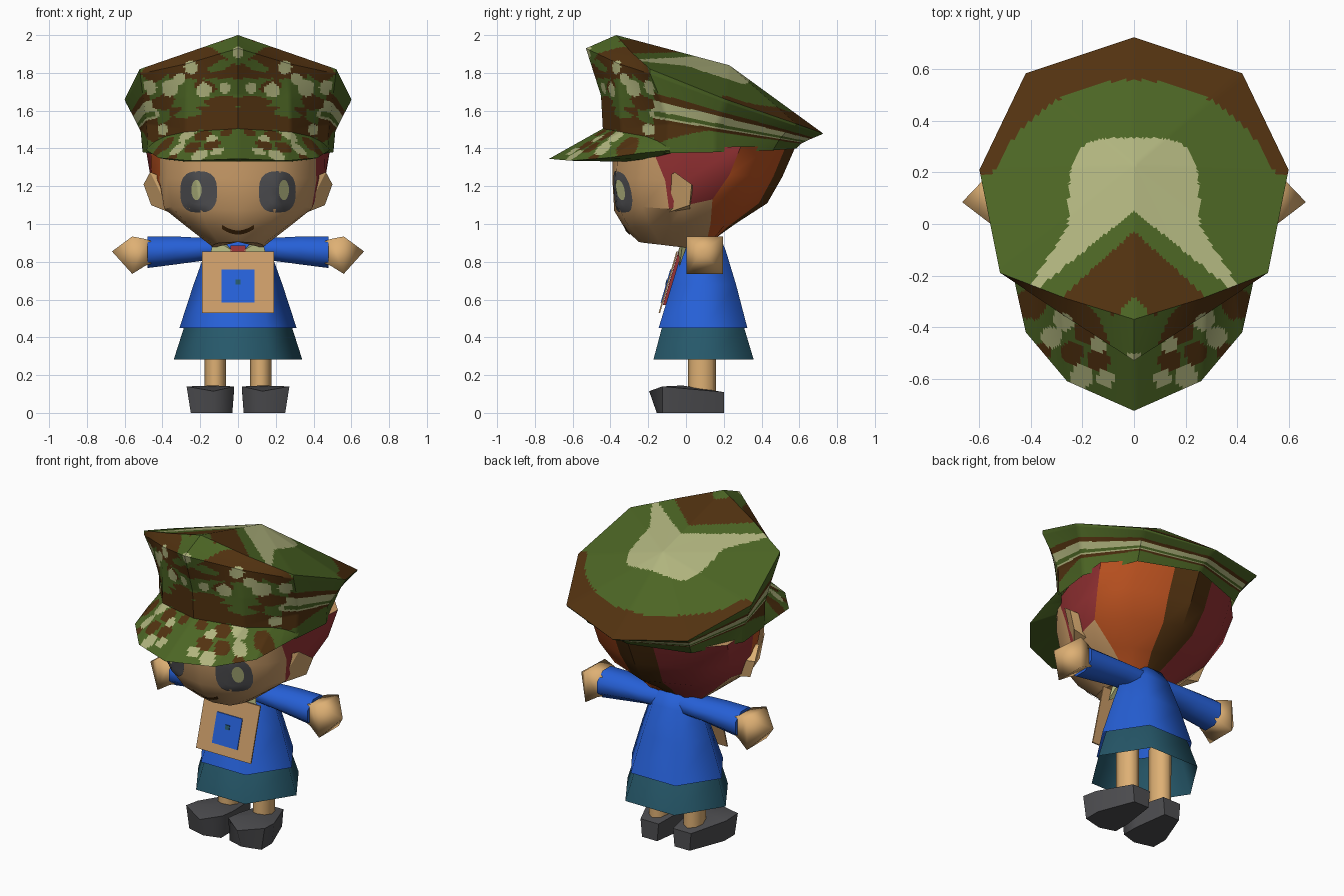
import bpy, bmesh, math
from mathutils import Vector, noise
from mathutils.bvhtree import BVHTree

if "Cube" in bpy.data.objects:
    bpy.data.objects.remove(bpy.data.objects["Cube"])

def lin(c):
    c /= 255
    return c / 12.92 if c <= 0.04045 else ((c + 0.055) / 1.055) ** 2.4

MATS = {}
for mat_name, rgb in {"camo_green": (76, 101, 36), "camo_brown": (82, 50, 16), "camo_khaki": (176, 180, 126),
                      "skin": (222, 176, 116), "face_tan": (202, 156, 104), "shirt_blue": (38, 96, 215),
                      "skirt_teal": (38, 88, 106), "dark_grey": (78, 78, 81), "hair_red": (150, 50, 52),
                      "hair_orange": (188, 82, 32)}.items():
    m = bpy.data.materials.new(mat_name)
    m.diffuse_color = (*[lin(c) for c in rgb], 1)
    m.use_nodes = True
    m.node_tree.nodes["Principled BSDF"].inputs["Base Color"].default_value = m.diffuse_color
    MATS[mat_name] = m

def finish(name, bm, mats, angle=40, recalc=True):
    if recalc:
        bmesh.ops.recalc_face_normals(bm, faces=bm.faces)
    me = bpy.data.meshes.new(name)
    bm.to_mesh(me)
    bm.free()
    ob = bpy.data.objects.new(name, me)
    bpy.context.collection.objects.link(ob)
    for k in mats:
        me.materials.append(MATS[k])
    bpy.ops.object.select_all(action='DESELECT')
    ob.select_set(True)
    bpy.context.view_layer.objects.active = ob
    bpy.ops.object.shade_smooth_by_angle(angle=math.radians(angle))

def loft(rings, caps=(True, True), tip=None, mat=lambda i, j: 0):
    """Skin closed rings of points, with optional caps or a tip point at the end."""
    bm = bmesh.new()
    vs = [[bm.verts.new(p) for p in r] for r in rings]
    n = len(rings[0])
    for i in range(len(vs) - 1):
        for j in range(n):
            k = (j + 1) % n
            bm.faces.new((vs[i][j], vs[i][k], vs[i + 1][k], vs[i + 1][j])).material_index = mat(i, j)
    if caps[0]:
        bm.faces.new(vs[0][::-1])
    if tip:
        t = bm.verts.new(tip)
        for j in range(n):
            bm.faces.new((vs[-1][j], vs[-1][(j + 1) % n], t)).material_index = mat(len(vs) - 1, j)
    elif caps[1]:
        bm.faces.new(vs[-1])
    return bm

def hull(name, pts, mat, angle=30):
    bm = bmesh.new()
    for p in pts:
        bm.verts.new(p)
    bmesh.ops.convex_hull(bm, input=bm.verts)
    finish(name, bm, [mat], angle)

def full(half):
    """Mirror a front-to-back half outline into a closed ring."""
    return half + [(-x, y, z) for x, y, z in half[-2:0:-1]]

def lerp(a, b, t, dx=0):
    return tuple(Vector(a).lerp(Vector(b), t) + Vector((dx, 0, 0)))

def oval(z, rx, ry, cx=0, cy=0.09, n=8):
    return [(cx + rx * math.cos(2 * math.pi * k / n), cy + ry * math.sin(2 * math.pi * k / n), z) for k in range(n)]

# Head: skin in front and under the ears, hair panels behind
head_rows = [
    [(0, -.25, .905), (.10, -.22, .90), (.13, -.13, .89), (.135, -.05, .88), (.12, .10, .865), (.08, .13, .90), (0, .15, .925)],
    [(0, -.32, .97), (.16, -.30, .98), (.26, -.19, .99), (.29, -.08, 1.0), (.27, .13, 1.0), (.18, .21, 1.0), (0, .26, 1.0)],
    [(0, -.38, 1.07), (.20, -.355, 1.08), (.35, -.23, 1.09), (.39, -.09, 1.08), (.41, .14, 1.13), (.27, .32, 1.11), (0, .43, 1.11)],
    [(0, -.39, 1.24), (.22, -.37, 1.24), (.375, -.24, 1.24), (.415, -.11, 1.23), (.465, .23, 1.26), (.33, .39, 1.25), (0, .51, 1.25)],
    [(0, -.39, 1.40), (.23, -.36, 1.40), (.37, -.24, 1.40), (.41, -.18, 1.40), (.49, .29, 1.41), (.34, .45, 1.41), (0, .58, 1.41)]]
for r, row in enumerate(head_rows):
    row.insert(6, lerp(row[6], row[5], .4))
    row.insert(4, lerp(row[3], row[4], .35, .025 if r > 2 else 0))

def head_mat(i, j):
    col = min(j, 15 - j)
    if col < 3 or (col < 5 and i < 2):
        return 0
    if j < 8:
        return 1 if col < 5 else (3 if col == 7 else 2)
    return {3: 2, 7: 3}.get(col, 1)

head_bm = loft([full(r) for r in head_rows], mat=head_mat)
bmesh.ops.recalc_face_normals(head_bm, faces=head_bm.faces)
head_tree = BVHTree.FromBMesh(head_bm)
finish("head", head_bm, ["face_tan", "hair_red", "hair_orange", "camo_brown"], 35)

# Face details: thin patches laid on the front of the head
def on_face(x, z, off):
    hit = head_tree.ray_cast(Vector((x, -2, z)), Vector((0, 1, 0)))[0]
    return (x, (hit.y if hit else -.2) - off, z)

def patch(name, cx, cz, rx, rz, mat, off, power=0.7, n=20, steps=5):
    bm = bmesh.new()
    rings = []
    for s in range(1, steps + 1):
        ring = []
        for k in range(n):
            c, d = math.cos(2 * math.pi * k / n), math.sin(2 * math.pi * k / n)
            x = cx + s / steps * rx * math.copysign(abs(c) ** power, c)
            z = cz + s / steps * rz * math.copysign(abs(d) ** power, d)
            ring.append(bm.verts.new(on_face(x, z, off)))
        rings.append(ring)
    bm.faces.new(rings[0])
    for a, b in zip(rings, rings[1:]):
        for k in range(n):
            bm.faces.new((a[k], b[k], b[(k + 1) % n], a[(k + 1) % n]))
    finish(name, bm, [mat])

for s, side, glint_x in ((1, "right", .243), (-1, "left", -.22)):
    patch(side + "_eye", s * .208, 1.17, .098, .11, "dark_grey", .006, .75)
    patch(side + "_eye_glint", glint_x, 1.18, .027, .054, "camo_khaki", .009, 1)
bm = bmesh.new()
strip = []
for k in range(13):
    x = -.085 + k * .17 / 12
    z = .955 + .03 * (abs(x) / .085) ** 2
    strip.append([bm.verts.new(on_face(x, z + d, .007)) for d in (-.011, .011)])
for a, b in zip(strip, strip[1:]):
    bm.faces.new((a[0], b[0], b[1], a[1]))
finish("mouth", bm, ["camo_brown"])

# Ears
for s, side in ((1, "right"), (-1, "left")):
    hull(side + "_ear", [(s * x, y, z) for x, y, z in [
        (.38, -.10, 1.24), (.36, -.10, 1.06), (.465, -.06, 1.275), (.50, .03, 1.21),
        (.46, .02, 1.10), (.40, .04, 1.20), (.37, .02, 1.08)]], "skin")

# Cap crown: flared sides, a leaning front panel and a sloping top, painted by position
crown_rows = [
    [(0, -.42, 1.35), (.28, -.34, 1.35), (.475, -.10, 1.375), (.505, .15, 1.38), (.36, .46, 1.39), (0, .585, 1.40)],
    [(0, -.44, 1.50), (.28, -.345, 1.50), (.485, -.09, 1.53), (.515, .15, 1.49), (.37, .49, 1.44), (0, .61, 1.425)],
    [(0, -.45, 1.68), (.275, -.355, 1.67), (.50, -.13, 1.65), (.555, .18, 1.57), (.39, .53, 1.49), (0, .66, 1.45)],
    [(0, -.53, 1.93), (.265, -.36, 1.85), (.518, -.19, 1.795), (.595, .208, 1.645), (.417, .58, 1.52), (0, .72, 1.475)],
    [(0, -.37, 2.0), (.26, -.29, 1.91), (.52, -.19, 1.82), (.60, .21, 1.66), (.42, .585, 1.53), (0, .725, 1.48)]]
crown_tip = (0, .23, 1.84)
crown_rows.append([lerp(p, crown_tip, .55) for p in crown_rows[-1]])
GREEN, BROWN, KHAKI = 0, 1, 2

def near(u, v, spots):
    return any(((u - a) / r) ** 2 + ((v - b) / r) ** 2 < 1 for a, b, r in spots)

def top_paint(x, y):
    if x / .08 + abs(y + .37) / .09 < 1:
        return GREEN
    if y < -.03 - .9 * x:
        return BROWN
    if y > .05 - .8 * x:
        if (y >= 0 and (x / .255) ** 4 + (y / .335) ** 4 < 1) or (-.25 < y < 0 and x < .25 - .65 * y):
            return KHAKI
    return BROWN if y > .2 and (x / .58) ** 2 + (y / .56) ** 2 > 1 else GREEN

def side_paint(x, y, z):
    if y > -.17:
        # stripes that run along the rim
        u = (z - 1.37) / (1.745 - .38 * y - 1.37)
        if u < .38:
            return BROWN if u > .12 + .9 * (y + .17) else GREEN
        for limit, colour in ((.43, BROWN), (.46, KHAKI), (.52, GREEN), (.65, KHAKI), (.74, BROWN)):
            if u < limit:
                return colour
        return GREEN
    if near(x, z, [(0, 1.91, .03), (.07, 1.72, .03), (.18, 1.71, .04), (.25, 1.83, .035), (.36, 1.72, .045),
                   (.31, 1.77, .03), (.47, 1.72, .04), (.45, 1.58, .03), (.40, 1.50, .03)]):
        return KHAKI
    if x < .13 - 1.3 * abs(z - 1.93):
        return GREEN
    bias = .3 if z < 1.62 or z > 1.77 else -.2
    if x > .36:
        bias = .2 if z < 1.55 else -.2
    return BROWN if noise.noise((x * 6, 3.1, z * 13)) + bias > 0 else GREEN

def visor_paint(x, y):
    if near(x, y, [(.27, -.37, .045), (.32, -.44, .04), (.20, -.59, .045), (.11, -.60, .035), (.14, -.47, .03)]):
        return KHAKI
    return BROWN if near(x, y, [(.14, -.53, .045), (.24, -.50, .045), (.36, -.50, .04), (.40, -.31, .06),
                                (.06, -.45, .035), (.19, -.42, .045)]) else GREEN

def paint(bm, cuts, rule):
    bmesh.ops.subdivide_edges(bm, edges=bm.edges[:], cuts=cuts, use_grid_fill=True)
    for f in bm.faces:
        c = f.calc_center_median()
        f.material_index = rule(f.material_index, abs(c.x), c.y, c.z)

CAMO = ["camo_green", "camo_brown", "camo_khaki"]
bm = loft([full(r) for r in crown_rows], (False, False), crown_tip, lambda i, j: 1 if i > 3 else 0)
paint(bm, 19, lambda k, x, y, z: top_paint(x, y) if k else side_paint(x, y, z))
finish("cap_crown", bm, CAMO, 35, False)

# Cap visor: upper sheet and underside between mirrored edges
inner = [(.475, -.08, 1.42), (.43, -.15, 1.445), (.385, -.21, 1.465), (.28, -.34, 1.49), (0, -.44, 1.505)]
outer = [(.485, -.09, 1.39), (.46, -.24, 1.375), (.42, -.42, 1.35), (.26, -.61, 1.335), (0, -.725, 1.345)]
under = [(.47, -.08, 1.375), (.42, -.14, 1.36), (.37, -.20, 1.34), (.27, -.33, 1.33), (0, -.41, 1.33)]
bm = bmesh.new()
edge = [[bm.verts.new(p) for p in row + [(-x, y, z) for x, y, z in row[-2::-1]]] for row in (inner, outer, under)]
for k, (a, b) in enumerate(zip(edge, edge[1:])):
    for j in range(len(a) - 1):
        bm.faces.new((a[j], a[j + 1], b[j + 1], b[j])).material_index = k
paint(bm, 17, lambda k, x, y, z: GREEN if k else visor_paint(x, y))
finish("cap_visor", bm, CAMO, 35)

# Shirt and skirt: open six-sided flares
finish("shirt", loft([oval(.45, .31, .271, n=6), oval(.68, .235, .196, cy=.095, n=6), oval(.86, .17, .133, cy=.095, n=6),
                      oval(.935, .11, .09, cy=.10, n=6)], (False, True)), ["shirt_blue"], 75, False)
finish("skirt", loft([oval(.283, .34, .306, cy=.093, n=6), oval(.455, .285, .25, n=6), oval(.52, .25, .21, n=6)],
                     (False, False)), ["skirt_teal"], 75, False)

# Sleeves, hands, legs and shoes, mirrored
def cross(x, z, rz, ry, s, n):
    return [(s * x, .10 + ry * math.cos(a), z + rz * math.sin(a))
            for a in (2 * math.pi * (k + .5) / n for k in range(n))]

for s, side in ((1, "right"), (-1, "left")):
    finish(side + "_sleeve", loft([cross(x, z, rz, ry, s, 8) for x, z, rz, ry in (
        (.06, .87, .07, .09), (.19, .866, .066, .10), (.33, .86, .08, .10), (.48, .85, .09, .105))]),
        ["shirt_blue"], 75)
    finish(side + "_hand", loft([cross(x, z, rz, ry, s, 4) for x, z, rz, ry in (
        (.46, .85, .085, .10), (.49, .85, .10, .11), (.56, .835, .14, .137))], tip=(s * .667, .085, .855)),
        ["skin"], 95)
    finish(side + "_leg", loft([oval(.08, .056, .075, s * .12, .085), oval(.50, .058, .075, s * .12, .085)]),
           ["skin"], 60)
    sole = [(.06, .20), (.165, .20), (.25, -.02), (.25, -.125), (.13, -.155), (.03, -.125), (.03, -.02)]
    rim = [(.05, .20, .11), (.175, .20, .11), (.265, -.02, .13), (.272, -.125, .14), (.13, -.195, .115),
           (.02, -.125, .14), (.02, -.02, .13)]
    finish(side + "_shoe", loft([[(s * x, y, 0) for x, y in sole], [(s * x, y, z) for x, y, z in rim]],
                                tip=(s * .13, -.02, .145)), ["dark_grey"], 65)

# Neckerchief, collar and the chest bib with its patch
def slope(z):
    return -.145 + .29 * (z - .53)

def plate(name, hw, z0, z1, mat, off, depth=.008):
    hull(name, [(x, slope(z) - off + d, z) for x in (-hw, hw) for z in (z0, z1) for d in (0, depth)], mat)

plate("tie", .04, .57, .885, "hair_red", -.01, .035)
plate("bib", .19, .53, .855, "face_tan", 0)
plate("bib_patch", .088, .585, .76, "shirt_blue", .005)
plate("bib_dot", .014, .68, .705, "skirt_teal", .009)
for s, side in ((1, "right"), (-1, "left")):
    hull(side + "_collar", [(s * x, y, z) for x, y, z in [
        (.03, -.04, .86), (.13, -.015, .92), (.10, .02, .93), (.16, -.035, .77), (.03, -.02, .85)]], "camo_khaki")
